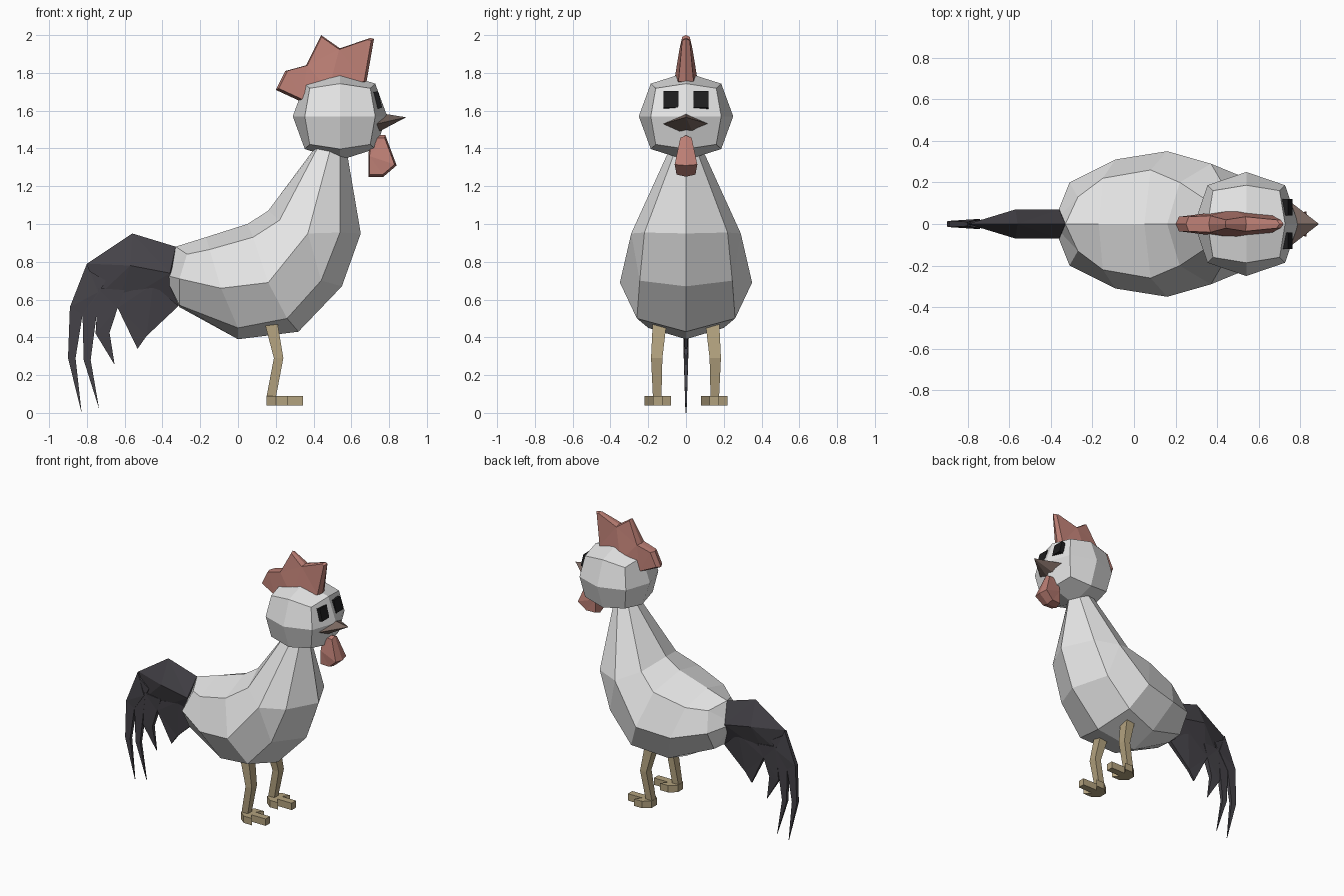
import bpy, bmesh, math
from mathutils import Vector, Matrix

if "Cube" in bpy.data.objects:
    bpy.data.objects.remove(bpy.data.objects["Cube"])


def material(name, r, g, b):
    m = bpy.data.materials.new(name)
    m.diffuse_color = (r, g, b, 1)
    m.use_nodes = True
    m.node_tree.nodes["Principled BSDF"].inputs["Base Color"].default_value = m.diffuse_color
    return m


WHITE = material("white_feather", .78, .78, .78)
RED = material("dusty_red", .50, .21, .175)
DARK = material("dark_feather", .06, .056, .066)
TAN = material("leg_tan", .45, .36, .21)
BROWN = material("beak_brown", .19, .135, .115)
BLACK = material("eye_black", .012, .012, .013)


def finish(name, bm, mat):
    bmesh.ops.remove_doubles(bm, verts=bm.verts[:], dist=.0005)
    bmesh.ops.triangulate(bm, faces=[f for f in bm.faces if len(f.verts) > 4])
    bmesh.ops.recalc_face_normals(bm, faces=bm.faces[:])
    me = bpy.data.meshes.new(name)
    bm.to_mesh(me)
    bm.free()
    me.materials.append(mat)
    ob = bpy.data.objects.new(name, me)
    bpy.context.collection.objects.link(ob)
    return ob


def loft(name, rings, mat, tail=None):
    """Skin closed rings of equal length; optional point closes the first ring."""
    bm = bmesh.new()
    rows = [[bm.verts.new(p) for p in r] for r in rings]
    n = len(rows[0])
    for a, b in zip(rows, rows[1:]):
        for i in range(n):
            j = (i + 1) % n
            # skip sides where neighbouring rings share points
            quad = [v for k, v in enumerate((a[i], a[j], b[j], b[i]))
                    if not (k == 2 and (b[j].co - a[j].co).length < 1e-4)
                    and not (k == 3 and (b[i].co - a[i].co).length < 1e-4)]
            if len(quad) > 2:
                bm.faces.new(quad)
    if tail:
        t = bm.verts.new(tail)
        for i in range(n):
            bm.faces.new((t, rows[0][i], rows[0][(i + 1) % n]))
    else:
        bm.faces.new(rows[0])
    bm.faces.new(rows[-1])
    return finish(name, bm, mat)


def slab(name, pts, mat, s=.94):
    """Upright plate from (x, z, half thickness), its sides inset by scale s."""
    cx = sum(p[0] for p in pts) / len(pts)
    cz = sum(p[1] for p in pts) / len(pts)
    rings = [[(cx + (x - cx) * k, h * w, cz + (z - cz) * k) for x, z, w in pts]
             for h, k in ((-1, s), (0, 1), (1, s))]
    return loft(name, rings, mat)


def hull(name, pts, mat):
    bm = bmesh.new()
    for x, y, z in pts:
        for s in ((1, -1) if y else (1,)):
            bm.verts.new((x, y * s, z))
    bmesh.ops.convex_hull(bm, input=bm.verts[:])
    return finish(name, bm, mat)


# body and neck: half rings from belly to back as (x, y, z)
halves = [
    [(-.31, 0, .56), (-.31, .12, .57), (-.31, .20, .71), (-.27, .13, .84), (-.33, 0, .88)],
    [(0, 0, .39), (0, .20, .45), (-.09, .31, .66), (-.15, .22, .865), (-.17, 0, .93)],
    [(.32, 0, .43), (.26, .26, .50), (.16, .35, .69), (.08, .26, .93), (.05, 0, 1.0)],
    [(.55, 0, .67), (.44, .245, .70), (.37, .29, .95), (.22, .20, 1.02), (.16, 0, 1.07)],
    [(.65, 0, .95), (.54, .22, .955), (.37, .29, .95), (.22, .20, 1.02), (.16, 0, 1.07)],
    [(.58, 0, 1.36), (.54, .06, 1.38), (.49, .085, 1.40), (.43, .06, 1.42), (.42, 0, 1.42)],
]
rings = [h + [(x, -y, z) for x, y, z in h[3:0:-1]] for h in halves]
loft("body", rings, WHITE, tail=(-.39, 0, .73))

# head: cube subdivided once and rounded
bm = bmesh.new()
bmesh.ops.create_cube(bm, size=2)
bmesh.ops.subdivide_edges(bm, edges=bm.edges[:], cuts=1, use_grid_fill=True)
for v in bm.verts:
    k = 1 + .055 * (sum(abs(c) > .5 for c in v.co) - 1)
    d = v.co.normalized() * k
    v.co = (.54 + d.x * .25, d.y * .25, 1.57 + d.z * .232)
finish("head", bm, WHITE)

# comb and wattle
slab("comb", [(.20, 1.71, .035), (.25, 1.81, .035), (.36, 1.84, .04), (.44, 2.0, .02),
              (.54, 1.93, .035), (.70, 1.985, .02), (.72, 1.98, .02), (.68, 1.75, .04),
              (.48, 1.70, .07), (.33, 1.65, .05)], RED)
slab("wattle", [(.69, 1.36, .045), (.69, 1.25, .045), (.77, 1.25, .05), (.84, 1.31, .06),
                (.78, 1.47, .03), (.70, 1.47, .03)], RED, .88)

# beak
hull("beak", [(.89, 0, 1.565), (.765, 0, 1.585), (.735, .12, 1.53), (.72, .04, 1.475),
              (.66, .04, 1.53)], BROWN)

# tail core and drooping feathers
hull("tail_base", [(-.33, 0, .88), (-.56, 0, .95), (-.80, 0, .79), (-.74, 0, .62),
                   (-.64, 0, .57), (-.315, 0, .566), (-.36, .07, .74), (-.57, .07, .78)], DARK)
feathers = [
    [(-.80, .79, .01), (-.89, .56, .015), (-.90, .29, .012), (-.828, 0, .003),
     (-.86, .29, .012), (-.823, .52, .015), (-.74, .64, .025)],
    [(-.80, .76, .012), (-.823, .52, .014), (-.817, .28, .011), (-.735, .02, .003),
     (-.78, .28, .011), (-.733, .64, .02), (-.70, .70, .025)],
    [(-.74, .66, .02), (-.754, .42, .014), (-.653, .254, .003), (-.68, .425, .014),
     (-.637, .556, .02), (-.60, .65, .03)],
    [(-.66, .62, .02), (-.637, .556, .02), (-.532, .339, .006), (-.484, .407, .01),
     (-.315, .566, .015), (-.45, .68, .04)],
]
for i, f in enumerate(feathers):
    slab(f"tail_feather_{i + 1}", f, DARK, 1)

# paired parts: eyes, legs, feet
toes = [(.15, .03), (.20, .07), (.265, .07), (.23, .025), (.345, .025)]
outline = toes + [(x, -y) for x, y in reversed(toes)]
for side, tag in ((-1, "right"), (1, "left")):
    bm = bmesh.new()
    bmesh.ops.create_cube(bm, size=1, matrix=Matrix.Translation((.733, side * .08, 1.655))
                          @ Matrix.Rotation(math.radians(-14), 4, 'Y')
                          @ Matrix.Diagonal((.04, .08, .09, 1)))
    finish(f"{tag}_eye", bm, BLACK)

    # leg sections: x range, y range, z
    sections = [(.15, .20, .13, .175, .08), (.19, .24, .125, .185, .29),
                (.135, .205, .10, .175, .50)]
    loft(f"{tag}_leg", [[(a, side * c, z), (b, side * c, z), (b, side * d, z), (a, side * d, z)]
                        for a, b, c, d, z in sections], TAN)
    loft(f"{tag}_foot", [[(x, side * .15 + y, z) for x, y in outline] for z in (.04, .09)], TAN)
